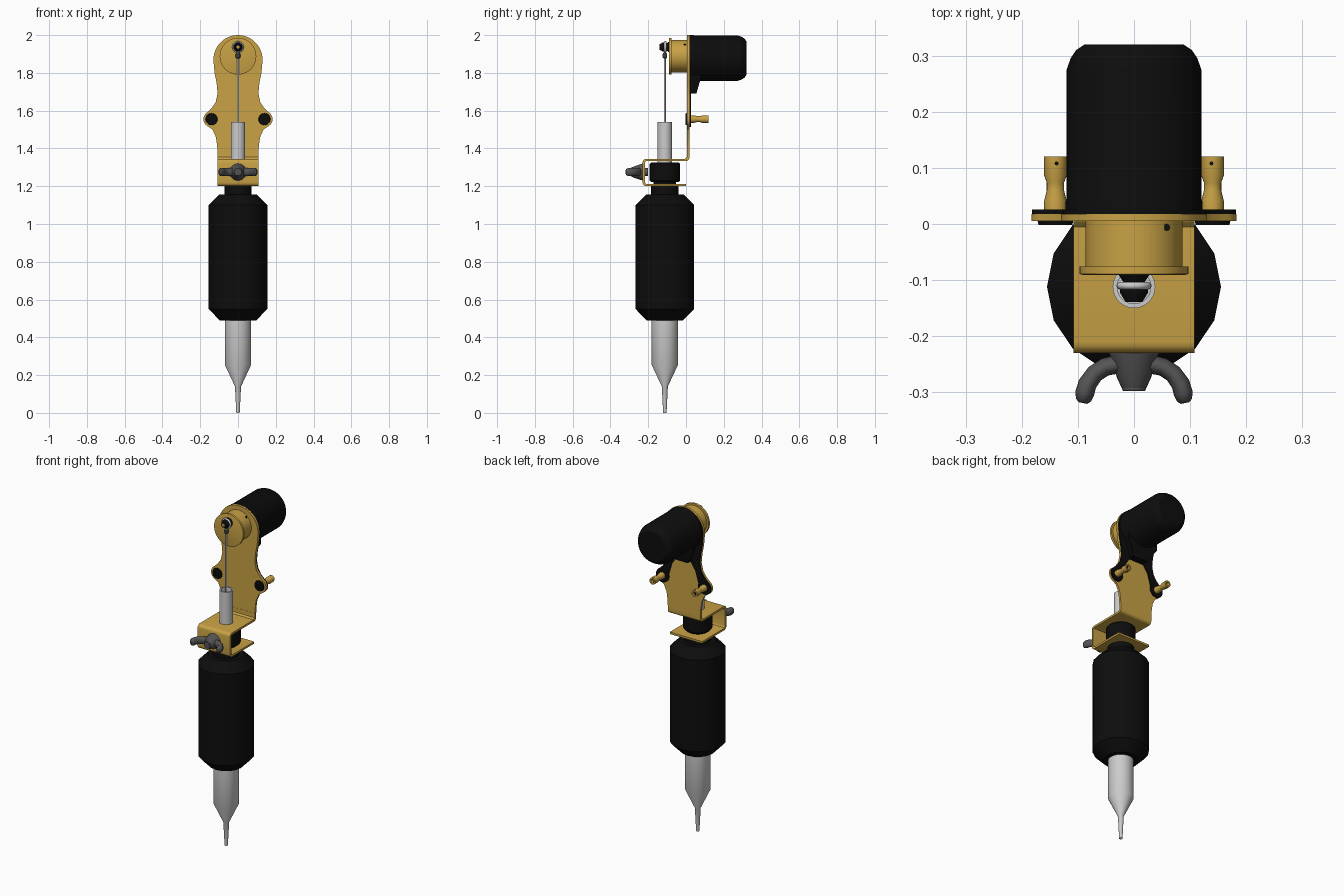
import bpy, bmesh
from math import sin, cos, pi, radians

if "Cube" in bpy.data.objects:
    bpy.data.objects.remove(bpy.data.objects["Cube"])


def material(name, r, g, b):
    m = bpy.data.materials.new(name)
    m.diffuse_color = (r, g, b, 1)
    m.use_nodes = True
    m.node_tree.nodes["Principled BSDF"].inputs["Base Color"].default_value = m.diffuse_color
    return m


GOLD = material("gold", 0.58, 0.36, 0.06)
BLACK = material("black", 0.004, 0.004, 0.004)
STEEL = material("steel", 0.55, 0.58, 0.55)
DARK = material("dark_steel", 0.09, 0.09, 0.09)
UP, BACK = (0, 0, 0), (-pi / 2, 0, 0)   # local z -> world z, or world +y
AXIS_Y = -0.112


def finish(name, bm, mat, loc=(0, 0, 0), rot=UP):
    bmesh.ops.recalc_face_normals(bm, faces=bm.faces)
    me = bpy.data.meshes.new(name)
    bm.to_mesh(me)
    bm.free()
    ob = bpy.data.objects.new(name, me)
    bpy.context.collection.objects.link(ob)
    ob.location, ob.rotation_euler = loc, rot
    me.materials.append(mat)
    return ob


def lathe(name, prof, mat, loc=(0, 0, 0), rot=UP, segs=32):
    """Turn (radius, height) pairs about local z; radius 0 is capped by the end faces."""
    bm = bmesh.new()
    rings = [[bm.verts.new((r * cos(2 * pi * i / segs), r * sin(2 * pi * i / segs), h))
              for i in range(segs)] for r, h in prof]
    for a, b in zip(rings, rings[1:]):
        for i in range(segs):
            j = (i + 1) % segs
            bm.faces.new((a[i], a[j], b[j], b[i]))
    bm.faces.new(rings[0])
    bm.faces.new(rings[-1])
    return finish(name, bm, mat, loc, rot)


def extrude(name, pts, vec, mat):
    bm = bmesh.new()
    face = bm.faces.new([bm.verts.new(p) for p in pts])
    new = bmesh.ops.extrude_face_region(bm, geom=[face])["geom"]
    bmesh.ops.translate(bm, vec=vec, verts=[v for v in new if isinstance(v, bmesh.types.BMVert)])
    return finish(name, bm, mat)


def arc(cx, cz, r, a0, a1, n=8):
    return [(cx + r * cos(radians(a0 + (a1 - a0) * i / n)),
             cz + r * sin(radians(a0 + (a1 - a0) * i / n))) for i in range(n + 1)]


def mirrored(half):
    return half + [(-x, z) for x, z in reversed(half) if x > 1e-5]


def tube(name, pts, radius, mat, cyclic=False, radii=None):
    cu = bpy.data.curves.new(name, 'CURVE')
    cu.dimensions = '3D'
    cu.bevel_depth, cu.bevel_resolution, cu.use_fill_caps = radius, 3, True
    sp = cu.splines.new('POLY')
    sp.points.add(len(pts) - 1)
    for i, p in enumerate(pts):
        sp.points[i].co = (*p, 1)
        sp.points[i].radius = radii[i] if radii else 1
    sp.use_cyclic_u = cyclic
    cu.materials.append(mat)
    ob = bpy.data.objects.new(name, cu)
    bpy.context.collection.objects.link(ob)
    return ob


# Needle tip, grip, clamped neck and upper tube on one vertical axis
axis = (0, AXIS_Y, 0)
lathe("tip_tube", [(0.005, 0.03), (0.006, 0), (0.009, 0), (0.016, 0.14),
                   (0.07, 0.255), (0.07, 0.5)], STEEL, axis)
lathe("grip", [(0.097, 0.49), (0.155, 0.55), (0.155, 1.10), (0.10, 1.155)], BLACK, axis, segs=16)
lathe("grip_collar", [(0.072, 1.15), (0.072, 1.2), (0.06, 1.203), (0.06, 1.222), (0.073, 1.222),
                      (0.08, 1.23), (0.08, 1.318), (0.073, 1.325), (0.045, 1.325)], BLACK, axis)
lathe("upper_tube", [(0.038, 1.32), (0.038, 1.54), (0.03, 1.54), (0.03, 1.50)], STEEL, axis)

# Folded clamp bracket: outer outline then inner outline, extruded across
outer = [(0, 1.200)] + arc(-0.210, 1.220, 0.020, 270, 180, 4) + \
    arc(-0.210, 1.325, 0.020, 180, 90, 4) + [(-0.005, 1.345), (0.004, 1.354), (0.004, 1.38)]
inner = [(0.018, 1.38), (0.018, 1.35)] + arc(0.0, 1.351, 0.018, 0, -90, 4)[1:] + \
    arc(-0.208, 1.323, 0.010, 90, 180, 3) + arc(-0.208, 1.222, 0.010, 180, 270, 3) + [(0, 1.212)]
extrude("clamp_bracket", [(-0.108, y, z) for y, z in outer + inner], (0.216, 0, 0), GOLD)

# Shaped frame plate
plate = mirrored([(0.108, 1.352), (0.11, 1.41), (0.117, 1.46), (0.135, 1.50)]
                 + arc(0.14, 1.555, 0.043, -55, 60)
                 + [(0.138, 1.615), (0.118, 1.645), (0.108, 1.69), (0.113, 1.745), (0.124, 1.80)]
                 + arc(0, 1.87, 0.13, -8, 90, 12))
extrude("frame_plate", [(x, 0.005, z) for x, z in plate], (0, 0.013, 0), GOLD)

# Black motor mount with two curved arms ending in rings
mount = mirrored([(0, 1.69), (0.05, 1.685), (0.08, 1.64)] + arc(0.14, 1.555, 0.042, 160, 415, 14)
                 + [(0.138, 1.613), (0.118, 1.645), (0.108, 1.69), (0.113, 1.745), (0.124, 1.80)]
                 + arc(0, 1.87, 0.128, -8, 90, 12))
mount = mount[1:] if mount[0][0] == 0 else mount
extrude("motor_mount", [(x, 0.018, z) for x, z in mount], (0, 0.008, 0), BLACK)

# Chin under the motor, tapering downwards
chin = [(0.02, 1.69), (0.055, 1.69), (0.078, 1.77), (0.078, 1.84), (0.02, 1.84)]
chin_ob = extrude("motor_chin", [(-0.1, y, z) for y, z in chin], (0.2, 0, 0), BLACK)
for v in chin_ob.data.vertices:
    if v.co.z < 1.7:
        v.co.x *= 0.5

# Motor with rounded rear end
lathe("motor", [(0.122, 0.02), (0.122, 0.04), (0.12, 0.045), (0.12, 0.275), (0.113, 0.295),
                (0.103, 0.310), (0.088, 0.32)], BLACK, (0, 0, 1.878), BACK, 40)

# Cam wheel with rim, set screw and drive pin
lathe("cam_wheel", [(0.09, -0.091), (0.097, -0.089), (0.097, -0.076), (0.086, -0.076),
                    (0.086, 0.006)], GOLD, (0, 0, 1.888), BACK, 40)
lathe("cam_set_screw", [(0.006, 0.03), (0.006, 0.066)], BLACK, (0.058, -0.006, 1.888), UP, 12)
lathe("drive_pin", [(0.01, -0.136), (0.015, -0.139), (0.025, -0.122), (0.025, -0.117),
                    (0.018, -0.115), (0.018, -0.105), (0.02, -0.102), (0.028, -0.09)],
      BLACK, (0, 0, 1.937), BACK, 16)
lathe("pin_core", [(0.009, -0.1385), (0.009, -0.12)], GOLD, (0, 0, 1.937), BACK, 12)

# Needle bar with eye loop
tube("needle_bar", [(0, AXIS_Y, 1.45), (0, AXIS_Y, 1.912)], 0.0055, STEEL)
tube("needle_eye", [(x, -0.11, z) for x, z in arc(0, 1.937, 0.025, 0, 345, 23)], 0.0065, STEEL, True)
lathe("needle_twist", [(0.005, 1.875), (0.012, 1.882), (0.012, 1.9), (0.005, 1.91)], DARK, axis, segs=12)

# Terminal posts and their bolts on both lobes
for side, s in (("left", -1), ("right", 1)):
    c = (s * 0.14, 0, 1.555)
    lathe(side + "_bolt", [(0.014, 0.004), (0.014, -0.002), (0.03, -0.002), (0.032, 0.006)],
          BLACK, c, BACK, 20)
    lathe(side + "_post", [(0.02, 0.024), (0.02, 0.042), (0.0155, 0.06), (0.0155, 0.074),
                           (0.02, 0.086), (0.02, 0.12), (0.011, 0.12), (0.011, 0.095)],
          GOLD, c, BACK, 20)
    lathe(side + "_post_cross_hole", [(0.0035, -0.0203), (0.0035, 0.0203)], BLACK,
          (s * 0.138, 0.108, 1.555), UP, 10)

# Wing nut: hub, screw end and two curved wings
nut = (0, 0, 1.275)
lathe("wing_nut_hub", [(0.022, -0.292), (0.03, -0.275), (0.04, -0.245), (0.045, -0.229)],
      DARK, nut, BACK, 24)
lathe("wing_nut_screw", [(0.019, -0.298), (0.021, -0.295), (0.021, -0.2)], DARK, nut, BACK, 16)
for side, s in (("left", -1), ("right", 1)):
    path = [(0.0, -0.253), (0.03, -0.25), (0.052, -0.255), (0.070, -0.267),
            (0.083, -0.285), (0.088, -0.302), (0.090, -0.314), (0.091, -0.319)]
    wing = tube("wing_nut_" + side + "_wing", [(s * x, y, 0) for x, y in path], 0.017, DARK,
                radii=[1.1, 1, 0.95, 0.95, 0.98, 1, 0.8, 0.45])
    wing.location = nut
    wing.scale.z = 1.35

# Smooth shading with sharp edges kept
bpy.ops.object.select_all(action='DESELECT')
for ob in bpy.context.scene.objects:
    if ob.type == 'MESH':
        ob.select_set(True)
        bpy.context.view_layer.objects.active = ob
bpy.ops.object.shade_smooth_by_angle(angle=radians(30))
